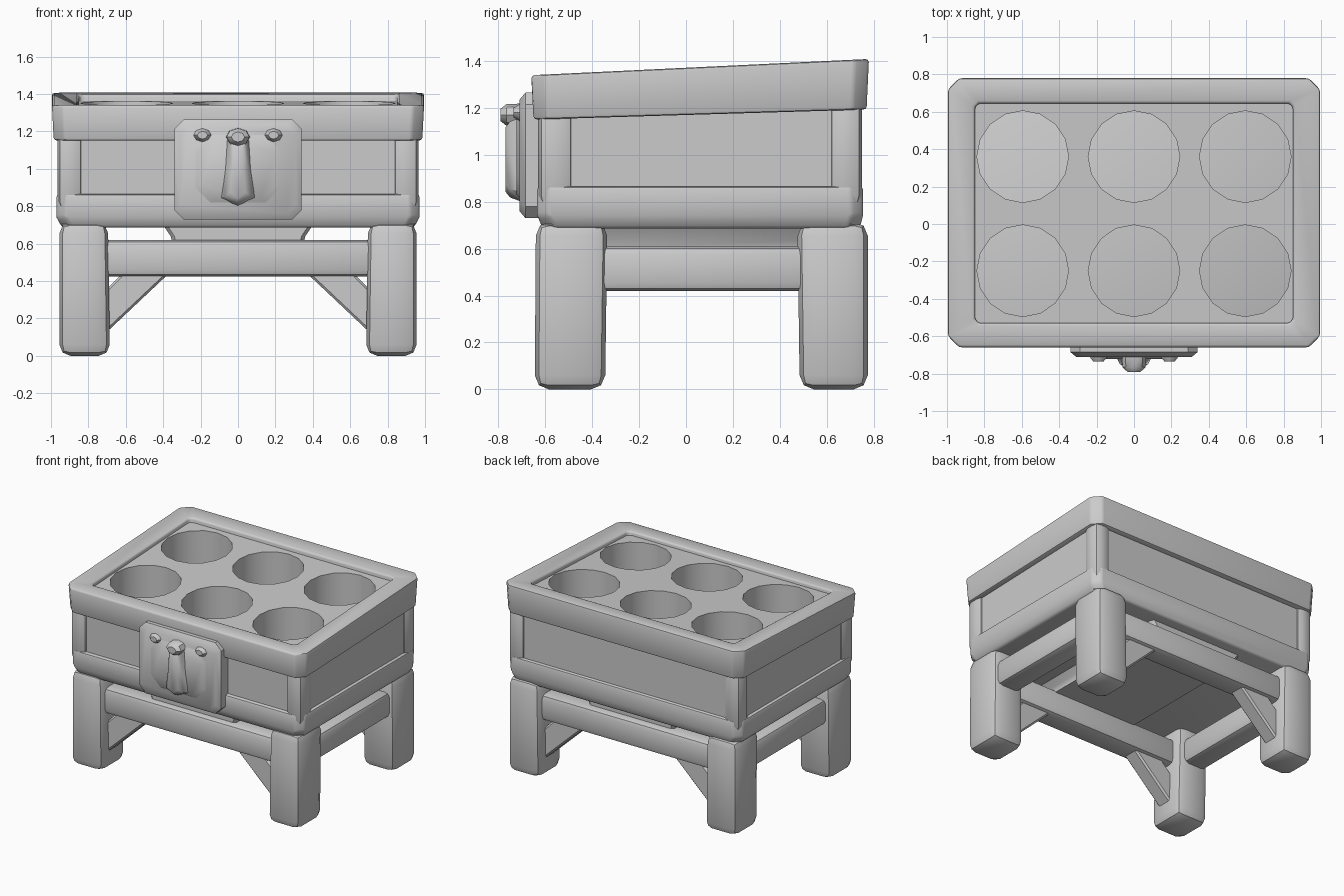
import bpy, bmesh, math

if "Cube" in bpy.data.objects:
    bpy.data.objects.remove(bpy.data.objects["Cube"])


def smooth(ob):
    bpy.ops.object.select_all(action='DESELECT')
    ob.select_set(True)
    bpy.context.view_layer.objects.active = ob
    bpy.ops.object.shade_smooth_by_angle(angle=math.radians(40))


def finish(name, bm, bevel=0.0, segments=2):
    """Bevel the sharp edges, make the object and shade it smooth by angle."""
    bmesh.ops.recalc_face_normals(bm, faces=bm.faces)
    if bevel:
        edges = [e for e in bm.edges if e.calc_face_angle(0) > math.radians(30)]
        bmesh.ops.bevel(bm, geom=edges, offset=bevel, segments=segments,
                        profile=0.5, affect='EDGES', clamp_overlap=True)
    mesh = bpy.data.meshes.new(name)
    bm.to_mesh(mesh)
    bm.free()
    ob = bpy.data.objects.new(name, mesh)
    bpy.context.collection.objects.link(ob)
    smooth(ob)
    return ob


def loft(name, loops, bevel=0.0, ring=False, segments=2):
    """Skin equal-length loops; ring=True joins the last to the first."""
    bm = bmesh.new()
    rows = [[bm.verts.new(p) for p in loop] for loop in loops]
    n = len(rows[0])
    pairs = list(zip(rows, rows[1:] + rows[:1])) if ring else list(zip(rows, rows[1:]))
    for a, b in pairs:
        for i in range(n):
            bm.faces.new((a[i], a[(i + 1) % n], b[(i + 1) % n], b[i]))
    if not ring:
        bm.faces.new(rows[0])
        bm.faces.new(rows[-1])
    return finish(name, bm, bevel, segments)


def cut_rect(hx, u0, u1, c):
    """Corner-cut rectangle, symmetric in the first coordinate."""
    return [(-hx + c, u0), (hx - c, u0), (hx, u0 + c), (hx, u1 - c),
            (hx - c, u1), (-hx + c, u1), (-hx, u1 - c), (-hx, u0 + c)]


def rect(hx, y0, y1, c, z, k=0.0):
    """Horizontal outline at height z, rising towards the back by k."""
    return [(x, y, z + k * (y + 0.66)) for x, y in cut_rect(hx, y0, y1, c)]


def plate(hx, z0, z1, c, y):
    """Upright outline at depth y."""
    return [(x, y, z) for x, z in cut_rect(hx, z0, z1, c)]


def box(name, lo, hi, bevel=0.03):
    (x0, y0, z0), (x1, y1, z1) = lo, hi
    loops = [[(x0, y0, z), (x1, y0, z), (x1, y1, z), (x0, y1, z)] for z in (z0, z1)]
    return loft(name, loops, bevel)


def mirrored(ob):
    """Copy across x = 0."""
    bm = bmesh.new()
    bm.from_mesh(ob.data)
    for v in bm.verts:
        v.co.x *= -1
    return finish(ob.name + "_left", bm)


# Core with the top plate and six deep round wells
core = loft("box_core", [rect(0.945, -0.605, 0.73, 0.03, 0.70),
                         rect(0.945, -0.605, 0.73, 0.03, 1.305, 0.045)])
bm = bmesh.new()
for x in (-0.595, 0, 0.595):
    for y in (-0.25, 0.36):
        made = bmesh.ops.create_cone(bm, cap_ends=True, segments=16, radius1=0.245,
                                     radius2=0.245, depth=0.7)
        bmesh.ops.translate(bm, verts=made['verts'], vec=(x, y, 1.20))
cutter = finish("well_cutter", bm)
cutter.hide_render = True
mod = core.modifiers.new("wells", 'BOOLEAN')
mod.operation, mod.solver, mod.object = 'DIFFERENCE', 'EXACT', cutter
bpy.context.view_layer.objects.active = core
bpy.ops.object.modifier_apply(modifier=mod.name)
bpy.data.objects.remove(cutter)
smooth(core)

# Thick sloping top rim
loft("top_rim", [rect(0.985, -0.65, 0.77, 0.06, 1.15, 0.03),
                 rect(0.995, -0.66, 0.78, 0.06, 1.34, 0.048),
                 rect(0.85, -0.53, 0.645, 0.02, 1.335, 0.048),
                 rect(0.85, -0.53, 0.645, 0.02, 1.15, 0.03)], 0.03, ring=True)

# Bottom band
loft("bottom_band", [rect(0.94, -0.61, 0.74, 0.05, 0.685),
                     rect(0.97, -0.635, 0.755, 0.05, 0.74),
                     rect(0.97, -0.635, 0.755, 0.05, 0.865)], 0.015)

# Corner posts of the box
for side, y0, y1 in (("front", -0.63, -0.48), ("back", 0.61, 0.75)):
    mirrored(box(side + "_corner_post", (0.83, y0, 0.78), (0.965, y1, 1.25), 0.045))

# Legs, slightly narrower at the top
for side, y0, y1, t0, t1 in (("front", -0.645, -0.345, -0.64, -0.335),
                             ("back", 0.485, 0.775, 0.475, 0.775)):
    loops = [[(x0, a, z), (x1, a, z), (x1, b, z), (x0, b, z)]
             for x0, x1, a, b, z in ((0.685, 0.955, y0, y1, 0.0),
                                     (0.695, 0.955, t0, t1, 0.715))]
    mirrored(loft(side + "_leg", loops, 0.06))

# Rails between the legs, with diagonal braces under the long ones
for side, y0, y1 in (("front", -0.59, -0.41), ("back", 0.54, 0.72)):
    box(side + "_rail", (-0.74, y0, 0.425), (0.74, y1, 0.62), 0.035)
    prof = [(0.72, 0.11), (0.72, 0.34), (0.61, 0.45), (0.37, 0.44)]
    ya, yb = y0 + 0.03, y1 - 0.03
    mirrored(loft(side + "_brace", [[(x, y, z) for x, z in prof] for y in (ya, yb)],
                  0.012, segments=1))
mirrored(box("side_rail", (0.74, -0.40, 0.42), (0.92, 0.54, 0.61), 0.035))

# Support block between the frame and the box
loft("support_block", [rect(0.35, -0.54, 0.66, 0.02, 0.60),
                       rect(0.36, -0.54, 0.66, 0.02, 0.64),
                       rect(0.40, -0.54, 0.66, 0.02, 0.70)])

# Front latch plate with its raised panel
loft("latch_plate", [plate(0.34, 0.73, 1.265, 0.05, -0.58),
                     plate(0.34, 0.73, 1.265, 0.05, -0.685),
                     plate(0.31, 0.76, 1.235, 0.05, -0.71)])
loft("latch_panel", [plate(0.27, 0.80, 1.20, 0.08, -0.69),
                     plate(0.20, 0.83, 1.17, 0.08, -0.722)])


def ridge(s, y):
    pts = ((-0.10, 0.84), (0, 0.80), (0.10, 0.84), (0.075, 1.0),
           (0.065, 1.16), (-0.065, 1.16), (-0.075, 1.0))
    return [(x * s, y, 0.98 + (z - 0.98) * (0.6 + 0.4 * s)) for x, z in pts]


# Central ridge, knob and two studs of the latch
loft("latch_ridge", [ridge(1, -0.70), ridge(0.75, -0.75), ridge(0.4, -0.77)])


def knob(name, x, z, r, y):
    def loop(s, yy):
        return [(x + r * s * math.cos(i * math.pi / 4), yy,
                 z + r * s * 0.75 * math.sin(i * math.pi / 4)) for i in range(8)]
    loft(name, [loop(1, -0.69), loop(0.95, y + 0.025), loop(0.55, y)])


knob("latch_knob", 0, 1.17, 0.065, -0.79)
for x, side in ((-0.19, "left"), (0.19, "right")):
    knob("plate_stud_" + side, x, 1.18, 0.05, -0.735)
